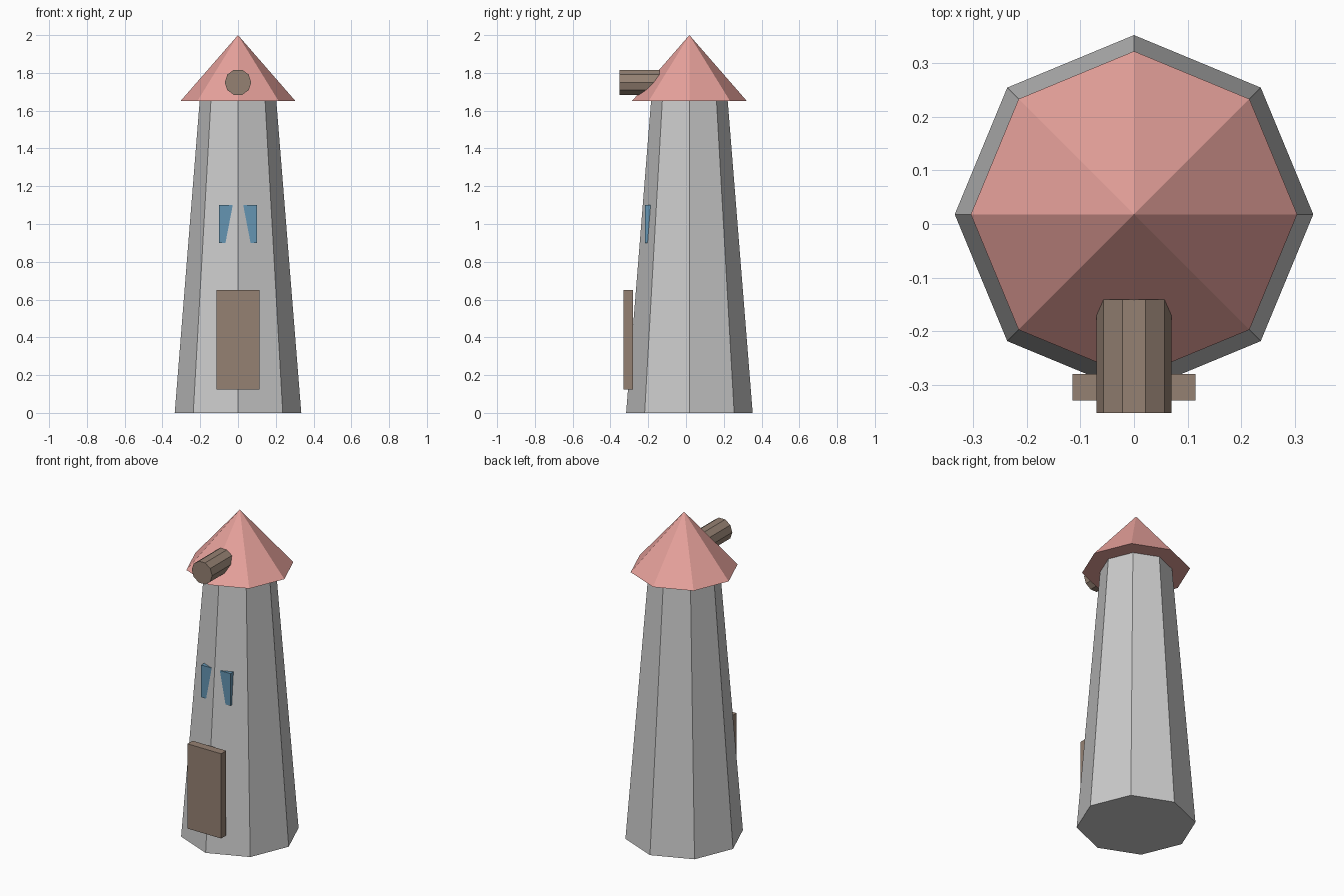
import bpy
import math

if "Cube" in bpy.data.objects:
    bpy.data.objects.remove(bpy.data.objects["Cube"])

TOWER_Y = 0.018  # tower axis, shifted back because the axle sticks out in front


def paint(obj, name, rgb):
    mat = bpy.data.materials.get(name) or bpy.data.materials.new(name)
    mat.diffuse_color = (*rgb, 1.0)
    mat.use_nodes = True
    mat.node_tree.nodes["Principled BSDF"].inputs["Base Color"].default_value = mat.diffuse_color
    obj.data.materials.append(mat)


def cone(name, sides, r1, r2, z0, z1):
    bpy.ops.mesh.primitive_cone_add(vertices=sides, radius1=r1, radius2=r2, depth=z1 - z0,
                                    location=(0, TOWER_Y, (z0 + z1) / 2))
    obj = bpy.context.object
    obj.name = name
    return obj


def box(name, half_width, y0, y1, z0, z1):
    bpy.ops.mesh.primitive_cube_add(size=1, location=(0, (y0 + y1) / 2, (z0 + z1) / 2))
    obj = bpy.context.object
    obj.name = name
    obj.scale = (2 * half_width, y1 - y0, z1 - z0)
    bpy.ops.object.transform_apply(location=False, rotation=False, scale=True)
    return obj


BROWN = (0.30, 0.22, 0.17)

# Tapered eight-sided tower and its overhanging roof
cone("tower", 8, 0.335, 0.203, 0.0, 1.65)
paint(cone("roof", 8, 0.305, 0.0, 1.65, 2.0), "roof_pink", (0.80, 0.36, 0.33))

# Door slab on the front corner
paint(box("door", 0.115, -0.33, -0.28, 0.125, 0.65), "wood", BROWN)

# Window slab, cut through by the tower's front corner so two slivers show
paint(box("window", 0.10, -0.2175, -0.1675, 0.9, 1.1), "window_blue", (0.13, 0.30, 0.45))

# Ten-sided sail axle poking out of the roof
y0, y1 = -0.353, -0.141
bpy.ops.mesh.primitive_cylinder_add(vertices=10, radius=0.07, depth=y1 - y0,
                                    location=(0, (y0 + y1) / 2, 1.75),
                                    rotation=(math.pi / 2, 0, 0))
axle = bpy.context.object
axle.name = "sail_axle"
# turn about its own axis so corners lie at the left and right
axle.rotation_euler = (math.pi / 2, math.radians(18), 0)
paint(axle, "wood", BROWN)
